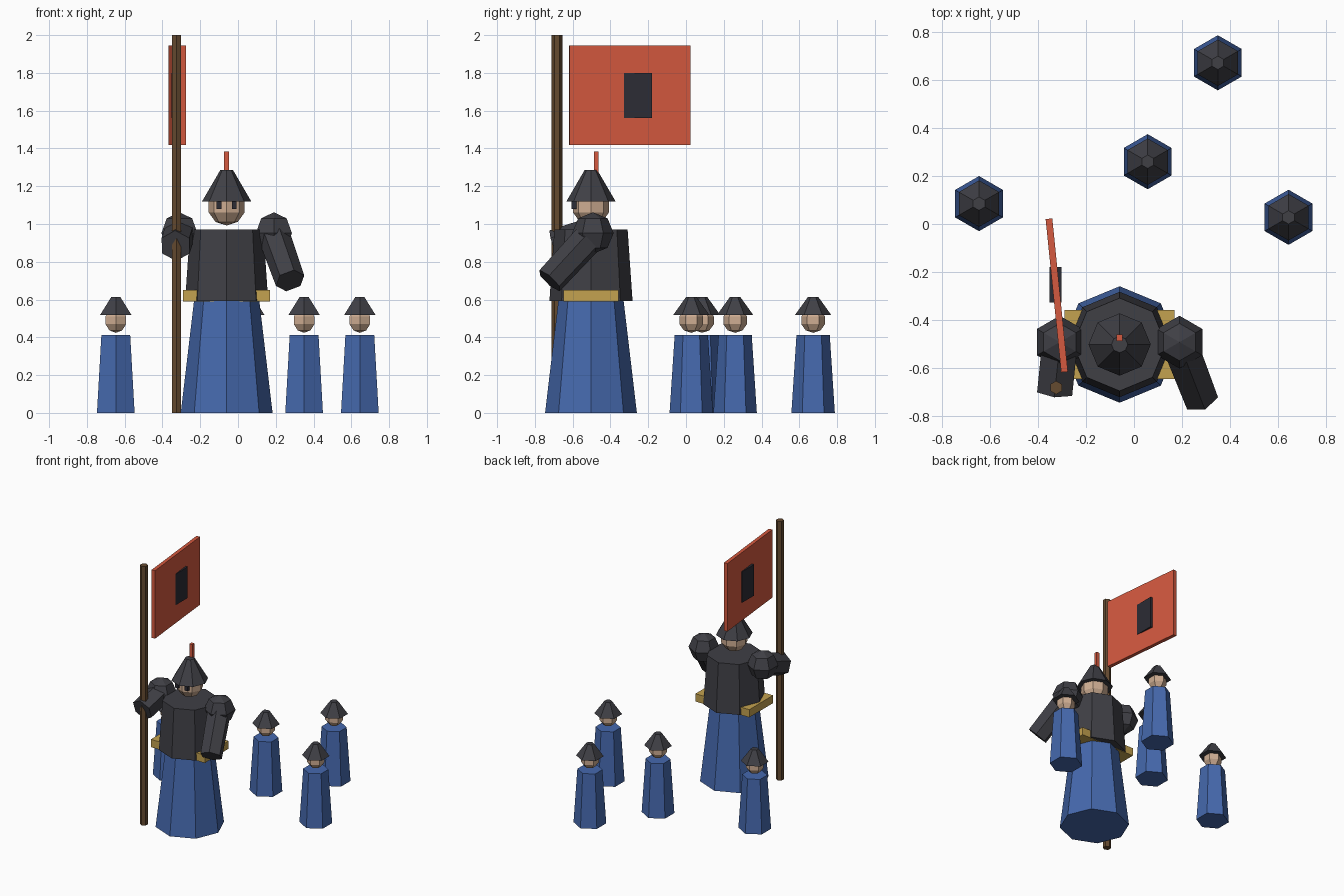
import bpy, bmesh, math
from mathutils import Vector, Matrix

if "Cube" in bpy.data.objects:
    bpy.data.objects.remove(bpy.data.objects["Cube"])


def material(name, rgb):
    m = bpy.data.materials.new(name)
    m.diffuse_color = (*rgb, 1)
    m.use_nodes = True
    m.node_tree.nodes["Principled BSDF"].inputs["Base Color"].default_value = m.diffuse_color
    return m


BLUE = material("blue_cloth", (0.06, 0.14, 0.42))
DARK = material("dark_armour", (0.05, 0.05, 0.06))
SKIN = material("skin", (0.62, 0.42, 0.29))
RED = material("red_cloth", (0.66, 0.10, 0.05))
GOLD = material("gold", (0.55, 0.36, 0.08))
WOOD = material("wood", (0.13, 0.07, 0.03))
BLACK = material("black", (0.025, 0.025, 0.035))


def finish(bm, name, mat):
    mesh = bpy.data.meshes.new(name)
    bm.to_mesh(mesh)
    bm.free()
    mesh.materials.append(mat)
    obj = bpy.data.objects.new(name, mesh)
    bpy.context.collection.objects.link(obj)
    return obj


def frustum(name, start, end, r1, r2, sides, mat):
    # tapered prism running between two points
    a, b = Vector(start), Vector(end)
    d = b - a
    turn = Matrix.Identity(4)
    if abs(d.x) + abs(d.y) > 1e-6:
        turn = d.to_track_quat('Z', 'Y').to_matrix().to_4x4()
    bm = bmesh.new()
    bmesh.ops.create_cone(bm, cap_ends=True, segments=sides, radius1=r1, radius2=r2,
                          depth=d.length, matrix=Matrix.Translation((a + b) / 2) @ turn)
    return finish(bm, name, mat)


def ball(name, centre, r, sides, rings, mat):
    bm = bmesh.new()
    bmesh.ops.create_uvsphere(bm, u_segments=sides, v_segments=rings, radius=r,
                              matrix=Matrix.Translation(centre))
    return finish(bm, name, mat)


def box(name, centre, size, mat, turn=0):
    bm = bmesh.new()
    bmesh.ops.create_cube(bm, size=1, matrix=Matrix.Translation(centre)
                          @ Matrix.Rotation(turn, 4, 'Z') @ Matrix.Diagonal((*size, 1)))
    return finish(bm, name, mat)


def stack(name, x, y, z1, z2, r1, r2, sides, mat):
    return frustum(name, (x, y, z1), (x, y, z2), r1, r2, sides, mat)


# Leader: robe, armour, belt, head and helmet
X, Y = -0.06, -0.503
stack("leader_robe", X, Y, 0, 0.6, 0.243, 0.172, 8, BLUE)
stack("leader_torso", X, Y, 0.593, 0.97, 0.22, 0.194, 8, DARK)
box("belt", (X, Y, 0.62), (0.46, 0.29, 0.06), GOLD)
ball("leader_head", (X, Y, 1.092), 0.1, 8, 5, SKIN)
stack("leader_helmet", X, Y, 1.12, 1.285, 0.13, 0.034, 8, DARK)
box("plume", (X, Y + 0.028, 1.325), (0.026, 0.026, 0.12), RED)

# Eyes and shoulder guards on both sides
for side, s in (("left", -1), ("right", 1)):
    box(side + "_eye", (X + s * 0.04, Y - 0.09, 1.1), (0.025, 0.025, 0.04), BLACK)
    ball(side + "_shoulder", (X + s * 0.25, Y + 0.01, 0.952), 0.11, 6, 4, DARK)

# Arms: one grips the pole, one hangs forward
frustum("left_arm", (-0.31, -0.5, 0.95), (-0.33, -0.697, 0.885), 0.085, 0.085, 6, DARK)
frustum("right_arm", (0.19, -0.5, 0.94), (0.276, -0.722, 0.70), 0.085, 0.08, 6, DARK)

# Banner
stack("banner_pole", -0.325, -0.683, 0, 2, 0.028, 0.028, 6, WOOD)
box("banner", (-0.3225, -0.298, 1.682), (0.028, 0.643, 0.525), RED, math.radians(5.8))
box("banner_patch", (-0.328, -0.254, 1.68), (0.05, 0.147, 0.24), BLACK)

# Small followers
for i, (x, y) in enumerate([(-0.647, 0.085), (0.057, 0.26), (0.35, 0.673), (0.645, 0.028)]):
    stack(f"follower_robe_{i}", x, y, 0, 0.413, 0.115, 0.088, 6, BLUE)
    ball(f"follower_head_{i}", (x, y, 0.49), 0.066, 6, 5, SKIN)
    stack(f"follower_helmet_{i}", x, y, 0.517, 0.613, 0.097, 0.028, 6, DARK)
